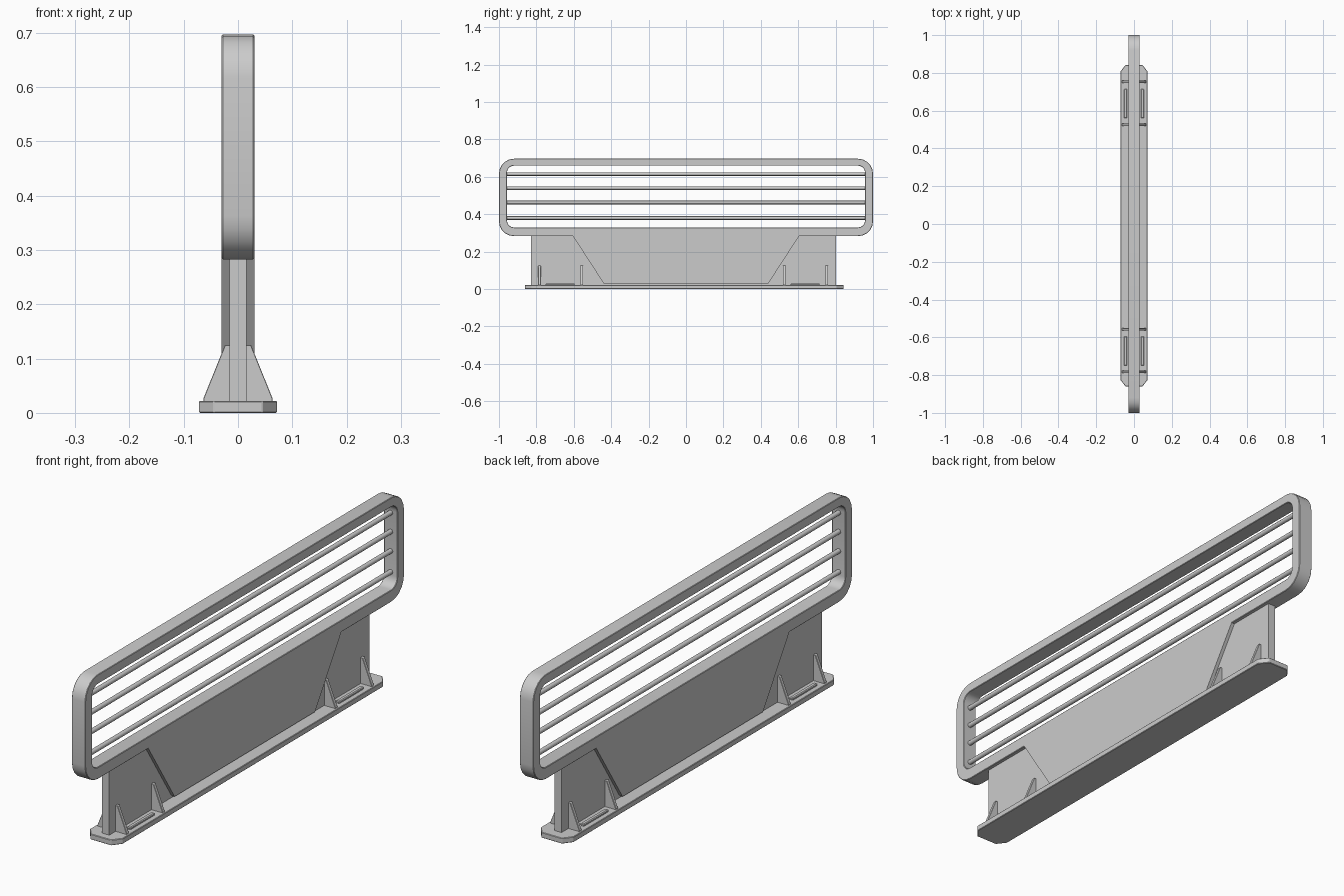
import bpy, bmesh, math

if "Cube" in bpy.data.objects:
    bpy.data.objects.remove(bpy.data.objects["Cube"])


def finish(name, bm, bevel=0.0, smooth=False):
    bmesh.ops.recalc_face_normals(bm, faces=bm.faces)
    me = bpy.data.meshes.new(name)
    bm.to_mesh(me)
    bm.free()
    ob = bpy.data.objects.new(name, me)
    bpy.context.collection.objects.link(ob)
    if bevel:
        m = ob.modifiers.new("edge_bevel", 'BEVEL')
        m.width, m.segments, m.limit_method = bevel, 1, 'ANGLE'
    if smooth:
        bpy.ops.object.select_all(action='DESELECT')
        ob.select_set(True)
        bpy.context.view_layer.objects.active = ob
        bpy.ops.object.shade_smooth_by_angle(angle=math.radians(35))
    return ob


def prism(name, pts, axis, lo, hi, bevel=0.0):
    """Extrude a 2D profile along x (y,z), y (x,z) or z (x,y)."""
    bm = bmesh.new()

    def at(p, t):
        c = list(p)
        c.insert('xyz'.index(axis), t)
        return c
    face = bm.faces.new([bm.verts.new(at(p, lo)) for p in pts])
    r = bmesh.ops.extrude_face_region(bm, geom=[face])
    for v in r['geom']:
        if isinstance(v, bmesh.types.BMVert):
            v.co['xyz'.index(axis)] = hi
    return finish(name, bm, bevel)


def rect(a0, a1, b0, b1):
    return [(a0, b0), (a1, b0), (a1, b1), (a0, b1)]


def rounded(y0, y1, z0, z1, r, n=5):
    pts = []
    for k, (cy, cz) in enumerate([(y1 - r, z1 - r), (y0 + r, z1 - r),
                                  (y0 + r, z0 + r), (y1 - r, z0 + r)]):
        for i in range(n + 1):
            a = math.pi / 2 * (k + i / n)
            pts.append((cy + r * math.cos(a), cz + r * math.sin(a)))
    return pts


# rounded rectangular frame
bm = bmesh.new()
outer = rounded(-1, 1, 0.283, 0.697, 0.08)
inner = rounded(-0.957, 0.957, 0.33, 0.66, 0.037)
rings = [[bm.verts.new((x, y, z)) for y, z in loop]
         for x, loop in ((-0.03, outer), (0.03, outer), (0.03, inner), (-0.03, inner))]
n = len(outer)
for a in range(4):
    A, B = rings[a], rings[(a + 1) % 4]
    for i in range(n):
        j = (i + 1) % n
        bm.faces.new((A[i], A[j], B[j], B[i]))
finish("frame", bm, 0.002, True)

# horizontal rods
for i, z in enumerate((0.38, 0.463, 0.54, 0.615)):
    bm = bmesh.new()
    bmesh.ops.create_cone(bm, cap_ends=True, segments=12, radius1=0.0095,
                          radius2=0.0095, depth=1.94)
    for v in bm.verts:
        v.co = (v.co.x, v.co.z, v.co.y + z)
    finish(f"rod_{i + 1}", bm, 0, True)

# base plate with clipped corners
prism("base_plate", [(-0.045, -0.86), (0.045, -0.86), (0.072, -0.825), (0.072, 0.807),
                     (0.045, 0.842), (-0.045, 0.842), (-0.072, 0.807), (-0.072, -0.825)],
      'z', 0, 0.022, 0.002)

# upright web and the thicker tapering panel flush with the frame
prism("web", rect(-0.83, 0.803, 0.02, 0.29), 'x', -0.016, 0.016)
prism("center_panel", [(-0.44, 0.03), (0.44, 0.03), (0.605, 0.284), (0.605, 0.31),
                       (-0.605, 0.31), (-0.605, 0.284)], 'x', -0.03, 0.03)

# gusset ribs and raised foot pads on both sides
for side, s in (("right", 1), ("left", -1)):
    for i, y in enumerate((-0.783, -0.558, 0.525, 0.753)):
        prism(f"rib_{side}_{i + 1}", [(s * 0.012, 0.02), (s * 0.064, 0.02), (s * 0.064, 0.026),
                                      (s * 0.024, 0.125), (s * 0.012, 0.125)],
              'y', y - 0.007, y + 0.007, 0.001)
    for i, (a, b) in enumerate(((-0.75, -0.595), (0.56, 0.715))):
        x0, x1 = sorted((s * 0.036, s * 0.053))
        prism(f"pad_{side}_{i + 1}", rect(x0, x1, a, b), 'z', 0.02, 0.031, 0.003)
